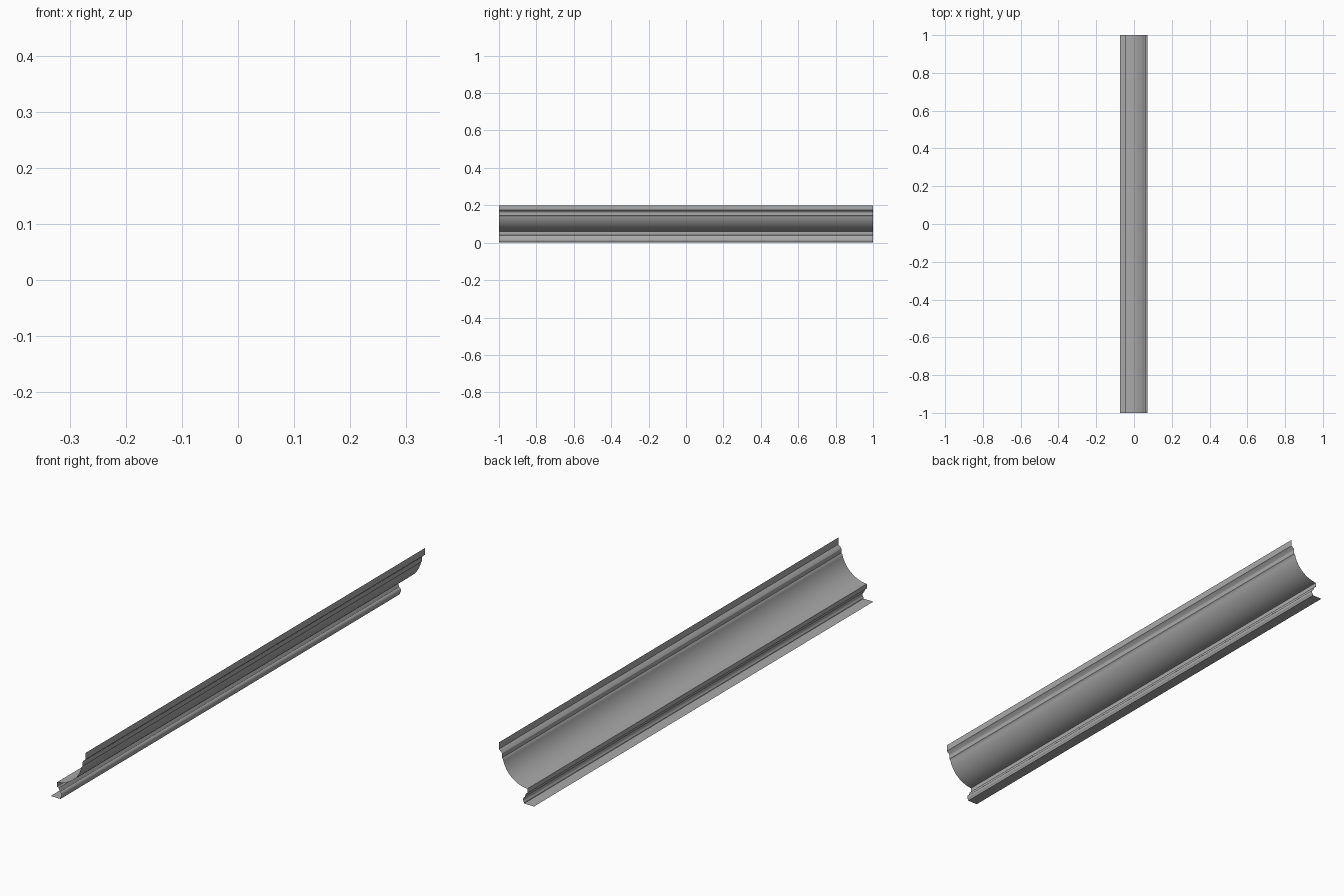
import bpy, bmesh, math

if "Cube" in bpy.data.objects:
    bpy.data.objects.remove(bpy.data.objects["Cube"])

def arc(cx, cz, rx, rz, a0, a1, n):
    """Points of an elliptical arc in the XZ plane, angles in degrees."""
    pts = []
    for i in range(n + 1):
        a = math.radians(a0 + (a1 - a0) * i / n)
        pts.append((cx + rx * math.cos(a), cz + rz * math.sin(a)))
    return pts

def arc_between(p, q, sweep, n):
    """Circular arc from p to q, bulging to the right-hand lower side."""
    dx, dz = q[0] - p[0], q[1] - p[1]
    half = math.radians(sweep / 2)
    k = 0.5 / math.tan(half)
    cx, cz = (p[0] + q[0]) / 2 + dz * k, (p[1] + q[1]) / 2 - dx * k
    r = math.hypot(dx, dz) / (2 * math.sin(half))
    a0 = math.degrees(math.atan2(p[1] - cz, p[0] - cx))
    return arc(cx, cz, r, r, a0, a0 - sweep, n)

# Moulding cross-section, top lip to bottom flange
profile = [(0.072, 0.20), (0.072, 0.175)]                       # top lip
profile += [(0.062, 0.167), (0.059, 0.162), (0.059, 0.146)]     # upper step
profile += arc_between((0.055, 0.142), (-0.046, 0.059), 74, 20)  # large cove
profile += [(-0.046, 0.042), (-0.040, 0.039), (-0.038, 0.034)]  # lower fillet
profile += arc(-0.038, 0.014, 0.010, 0.012, 70, -50, 8)         # small bead
profile += [(-0.032, 0.0), (-0.073, 0.0)]                       # bottom flange

# Sweep the section along the length as an open sheet
bm = bmesh.new()
ends = [[bm.verts.new((x, y, z)) for x, z in profile] for y in (-1, 1)]
for i in range(len(profile) - 1):
    bm.faces.new((ends[0][i + 1], ends[0][i], ends[1][i], ends[1][i + 1]))

mesh = bpy.data.meshes.new("cove_moulding")
bm.to_mesh(mesh)
bm.free()
moulding = bpy.data.objects.new("cove_moulding", mesh)
bpy.context.collection.objects.link(moulding)

# Dark grey finish
grey = bpy.data.materials.new("dark_grey")
grey.diffuse_color = (0.4, 0.4, 0.4, 1)
grey.use_nodes = True
grey.node_tree.nodes["Principled BSDF"].inputs["Base Color"].default_value = grey.diffuse_color
mesh.materials.append(grey)

# Smooth curves, sharp steps
bpy.context.view_layer.objects.active = moulding
moulding.select_set(True)
bpy.ops.object.shade_smooth_by_angle(angle=math.radians(30))
